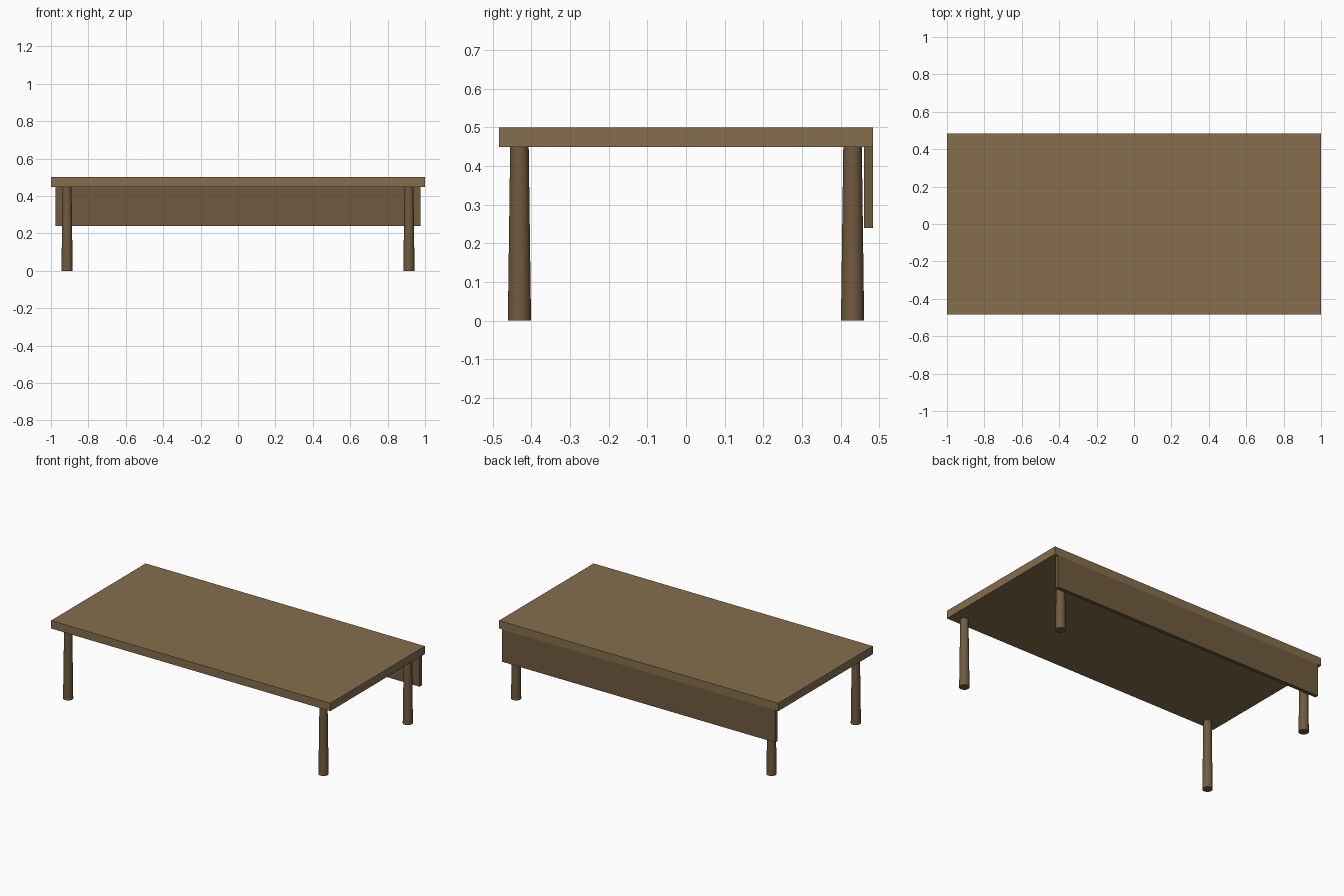
import bpy

if "Cube" in bpy.data.objects:
    bpy.data.objects.remove(bpy.data.objects["Cube"])


def material(name, color):
    mat = bpy.data.materials.new(name)
    mat.diffuse_color = (*color, 1)
    mat.use_nodes = True
    mat.node_tree.nodes["Principled BSDF"].inputs["Base Color"].default_value = mat.diffuse_color
    return mat


top_wood = material("top_wood", (0.235, 0.155, 0.075))
dark_wood = material("dark_wood", (0.165, 0.102, 0.05))


def box(name, low, high, mat):
    center = [(a + b) / 2 for a, b in zip(low, high)]
    bpy.ops.mesh.primitive_cube_add(size=1, location=center)
    obj = bpy.context.object
    obj.name = name
    obj.scale = [b - a for a, b in zip(low, high)]
    bpy.ops.object.transform_apply(location=False, rotation=False, scale=True)
    obj.data.materials.append(mat)
    return obj


# Table top slab and the panel hanging along its back edge
box("table_top", (-1, -0.484, 0.449), (1, 0.484, 0.5), top_wood)
box("back_panel", (-0.977, 0.461, 0.24), (0.977, 0.484, 0.449), dark_wood)

# Round legs, slightly wider at the foot
for x_side, x in (("left", -0.914), ("right", 0.914)):
    for y_side, y in (("front", -0.431), ("back", 0.431)):
        bpy.ops.mesh.primitive_cone_add(
            vertices=32, radius1=0.03, radius2=0.024, depth=0.449,
            location=(x, y, 0.449 / 2))
        leg = bpy.context.object
        leg.name = f"{y_side}_{x_side}_leg"
        leg.data.materials.append(dark_wood)
        bpy.ops.object.shade_smooth_by_angle()
